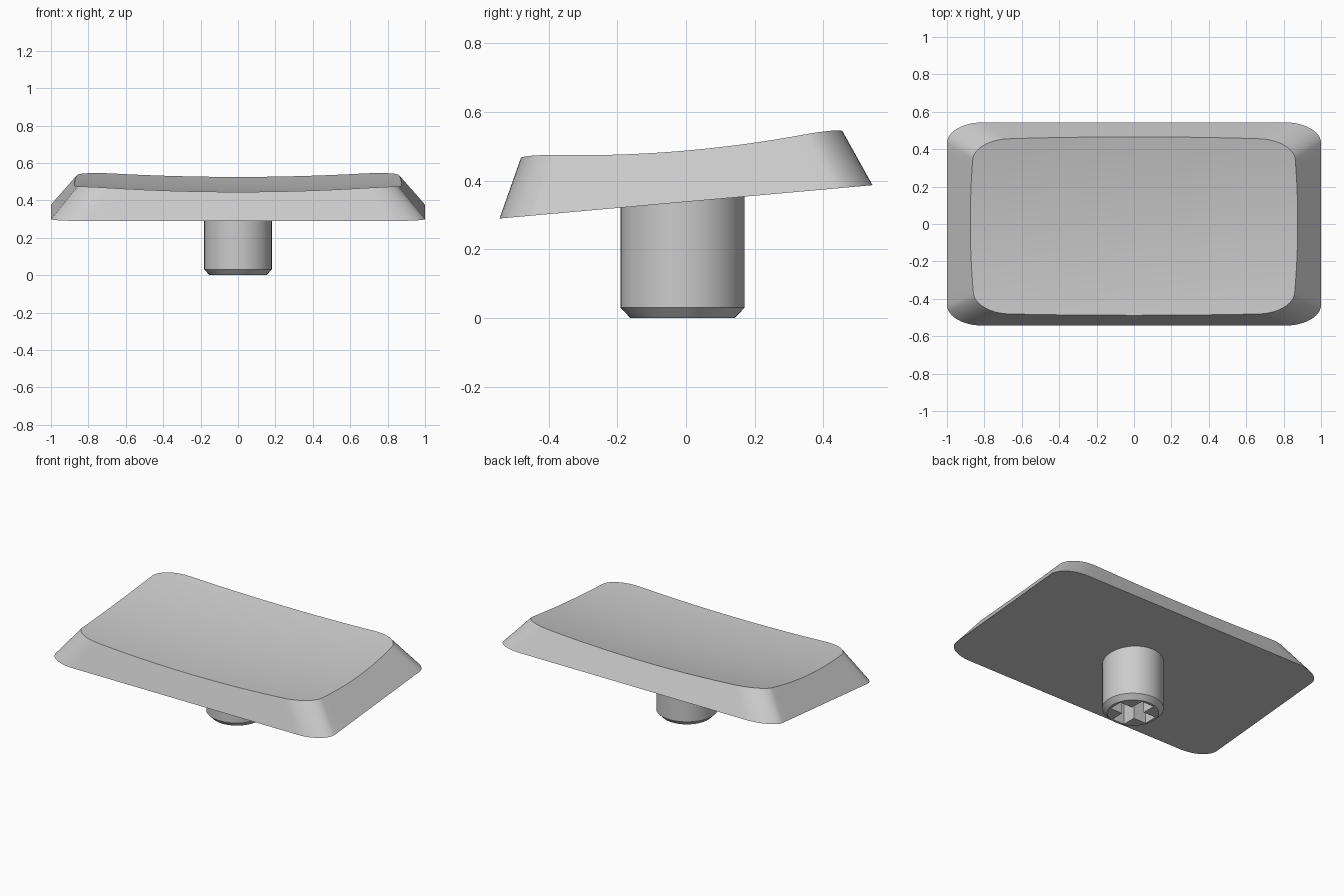
import bpy, bmesh, math
from mathutils import Vector

if "Cube" in bpy.data.objects:
    bpy.data.objects.remove(bpy.data.objects["Cube"], do_unlink=True)

grey = bpy.data.materials.new("light_grey")
grey.use_nodes = True
colour = (0.6, 0.6, 0.6, 1)
grey.diffuse_color = colour
grey.node_tree.nodes["Principled BSDF"].inputs["Base Color"].default_value = colour


def make_object(name, bm):
    bmesh.ops.recalc_face_normals(bm, faces=bm.faces)
    mesh = bpy.data.meshes.new(name)
    bm.to_mesh(mesh)
    bm.free()
    mesh.materials.append(grey)
    obj = bpy.data.objects.new(name, mesh)
    bpy.context.collection.objects.link(obj)
    return obj


def select_only(obj):
    bpy.ops.object.select_all(action='DESELECT')
    obj.select_set(True)
    bpy.context.view_layer.objects.active = obj


def base_z(y):
    return 0.338 + 0.0894 * y


def dish_z(x, y):
    # Scooped top: curved along y, hollow along x
    return 0.452 + 0.087 * y + 0.15 * y * y + 0.046 * x * x


def outline(half_x, front, back, lift, rx=0.19, ry=0.11, steps=12):
    # Rounded rectangle on a plane parallel to the base
    corners = []
    for i, (sx, sy) in enumerate([(1, 1), (-1, 1), (-1, -1), (1, -1)]):
        cx = sx * (half_x - rx)
        cy = back - ry if sy > 0 else front + ry
        angles = [math.pi / 2 * (i + k / steps) for k in range(steps + 1)]
        corners.append([Vector((cx + rx * math.cos(a), cy + ry * math.sin(a), 0))
                        for a in angles])
    points = []
    for i, arc in enumerate(corners):
        points += arc
        start, end = arc[-1], corners[(i + 1) % 4][0]
        points += [start.lerp(end, k / 16) for k in range(1, 16)]
    for p in points:
        p.z = base_z(p.y) + lift
    return points


def meet_dish(low, high):
    # Point where a sloping wall line reaches the scooped top
    a, b = 0.0, 2.0
    for _ in range(30):
        t = (a + b) / 2
        p = low.lerp(high, t)
        if p.z < dish_z(p.x, p.y):
            a = t
        else:
            b = t
    return low.lerp(high, a)


def bridge(bm, first, second):
    n = len(first)
    for i in range(n):
        j = (i + 1) % n
        bm.faces.new((first[i], first[j], second[j], second[i]))


# Cap: tapered walls, flat sloping base and scooped top
bm = bmesh.new()
bottom = outline(1.0, -0.543, 0.543, 0)
guide = outline(0.833, -0.47, 0.437, 0.2)
rim = [meet_dish(p, q) for p, q in zip(bottom, guide)]
lower = [bm.verts.new(p) for p in bottom]
bm.faces.new(lower)
ring = [bm.verts.new(p) for p in rim]
bridge(bm, lower, ring)
RINGS = 14
for k in range(1, RINGS):
    s = 1 - k / RINGS
    inner = [bm.verts.new((p.x * s, p.y * s, dish_z(p.x * s, p.y * s))) for p in rim]
    bridge(bm, ring, inner)
    ring = inner
centre = bm.verts.new((0, 0, dish_z(0, 0)))
for i, v in enumerate(ring):
    bm.faces.new((v, ring[(i + 1) % len(ring)], centre))
cap = make_object("cap", bm)

# Stem: round post with a chamfered foot
bm = bmesh.new()
rings = []
for radius, z in [(0.152, 0), (0.181, 0.03), (0.181, 0.38)]:
    rings.append([bm.verts.new((radius * math.cos(a), radius * math.sin(a) - 0.01, z))
                  for a in (math.tau * k / 48 for k in range(48))])
bridge(bm, rings[0], rings[1])
bridge(bm, rings[1], rings[2])
bm.faces.new(rings[0])
bm.faces.new(rings[2])
stem = make_object("stem", bm)

# Cross-shaped socket cut into the foot of the stem
bm = bmesh.new()
arm, half = 0.135, 0.045
quarter = [(arm, -half), (arm, half), (half, half)]
cross = []
for turn in range(4):
    for x, y in quarter:
        for _ in range(turn):
            x, y = -y, x
        cross.append((x, y - 0.01))
low = [bm.verts.new((x, y, -0.05)) for x, y in cross]
high = [bm.verts.new((x, y, 0.22)) for x, y in cross]
bridge(bm, low, high)
bm.faces.new(low)
bm.faces.new(high)
cutter = make_object("socket_cutter", bm)
cutter.hide_render = True

cut = stem.modifiers.new("socket", 'BOOLEAN')
cut.operation = 'DIFFERENCE'
cut.solver = 'EXACT'
cut.object = cutter
select_only(stem)
bpy.ops.object.modifier_apply(modifier=cut.name)
bpy.data.objects.remove(cutter, do_unlink=True)

# Smooth shading with crisp edges
for obj in (cap, stem):
    select_only(obj)
    bpy.ops.object.shade_smooth_by_angle(angle=math.radians(30))
